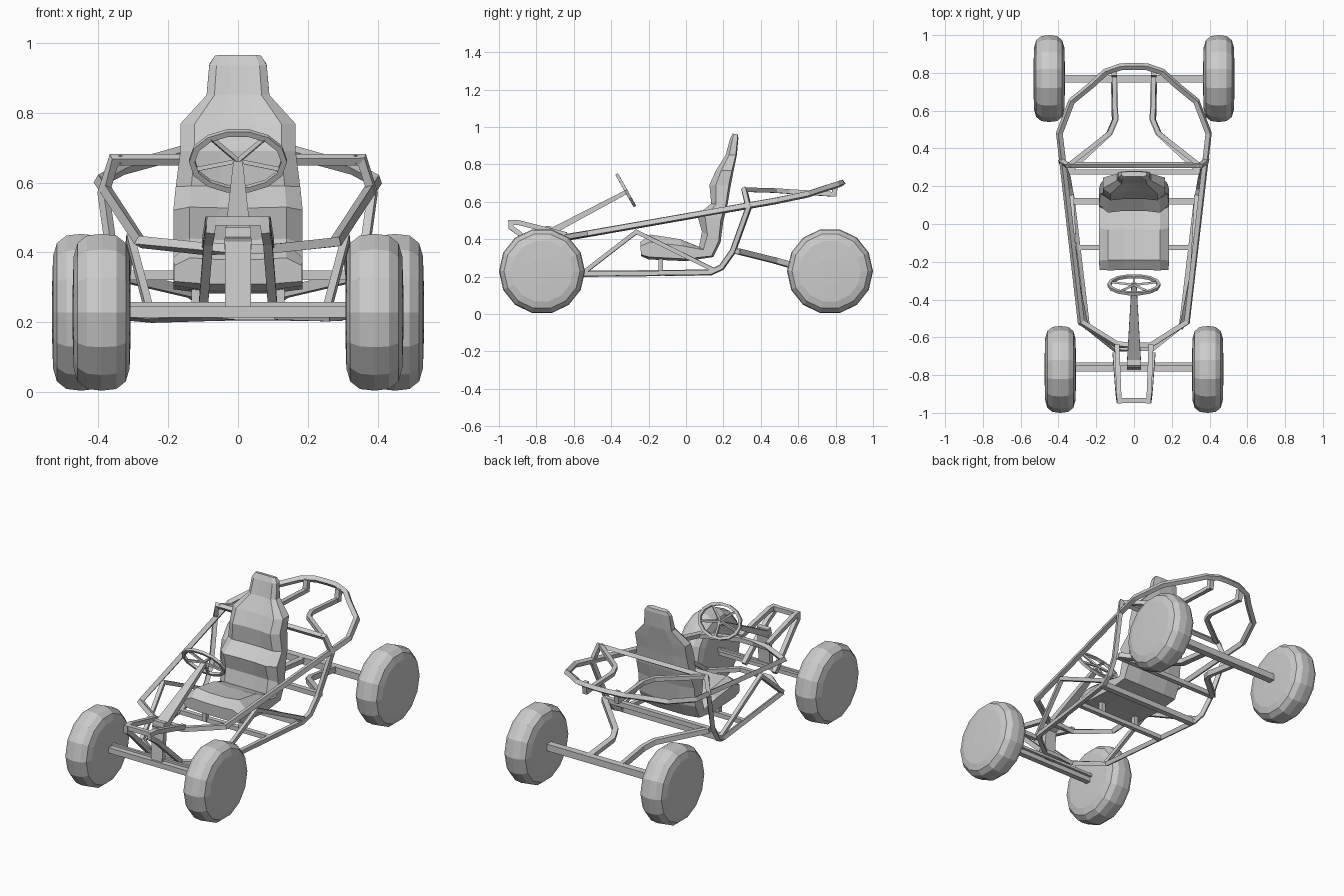
import bpy, bmesh, math
from mathutils import Vector as V

if "Cube" in bpy.data.objects:
    bpy.data.objects.remove(bpy.data.objects["Cube"])

grey = bpy.data.materials.new("plain grey")
grey.diffuse_color = (0.6, 0.6, 0.6, 1)
grey.use_nodes = True
grey.node_tree.nodes["Principled BSDF"].inputs["Base Color"].default_value = grey.diffuse_color


def finish(bm, name):
    bmesh.ops.recalc_face_normals(bm, faces=bm.faces)
    me = bpy.data.meshes.new(name)
    bm.to_mesh(me)
    bm.free()
    me.materials.append(grey)
    ob = bpy.data.objects.new(name, me)
    bpy.context.collection.objects.link(ob)
    return ob


def loft(bm, rings, closed=False):
    """Skin rings of points with quads, capping the ends if open."""
    rows = [[bm.verts.new(p) for p in r] for r in rings]
    n = len(rows[0])
    pairs = list(zip(rows, rows[1:])) + ([(rows[-1], rows[0])] if closed else [])
    for a, b in pairs:
        for i in range(n):
            j = (i + 1) % n
            bm.faces.new((a[i], a[j], b[j], b[i]))
    if not closed:
        bm.faces.new(rows[0])
        bm.faces.new(rows[-1])


def tube(name, pts, size=0.013, closed=False):
    """Mitred square tube; size is a half width or a (half width, half height) per point."""
    pts = [V(p) for p in pts]
    n, side, rings = len(pts), None, []
    for i, p in enumerate(pts):
        t1 = (p - pts[i - 1]).normalized() if (i or closed) else None
        t2 = (pts[(i + 1) % n] - p).normalized() if (i < n - 1 or closed) else None
        t1, t2 = t1 or t2, t2 or t1
        m = (t1 + t2).normalized()
        if side is None:
            side = m.cross(V((0, 0, 1)))
            if side.length < 0.05:
                side = V((1, 0, 0))
        side = (side - m * side.dot(m)).normalized()
        up = side.cross(m)
        bend = t2 - t1
        stretch = 1 / max(0.5, m.dot(t1)) - 1
        bend = bend.normalized() if bend.length > 1e-4 else V()
        w, h = size[i] if isinstance(size, list) else (size, size)
        ring = []
        for a, b in ((1, 1), (-1, 1), (-1, -1), (1, -1)):
            o = side * a * w + up * b * h
            ring.append(p + o + bend * o.dot(bend) * stretch)
        rings.append(ring)
    bm = bmesh.new()
    loft(bm, rings, closed)
    return finish(bm, name)


def flip(pts, s):
    return [(x * s, y, z) for x, y, z in pts]


def round_trip(half):
    """Closed path from half a path whose ends lie on x = 0."""
    return half + flip(half, -1)[-2:0:-1]


# wheels: low-poly lathe with rounded shoulders and a slightly domed side
def wheel(name, x, y):
    prof = [(-0.083, 0.07), (-0.08, 0.165), (-0.069, 0.203), (-0.042, 0.225), (0, 0.23)]
    prof += [(-a, r) for a, r in prof[-2::-1]]
    bm = bmesh.new()
    loft(bm, [[(x + a, y + r * math.cos(k * math.tau / 14), 0.229 + r * math.sin(k * math.tau / 14))
               for k in range(14)] for a, r in prof])
    finish(bm, name)


for s, tag in ((1, "right"), (-1, "left")):
    wheel("front_wheel_" + tag, s * 0.39, -0.77)
    wheel("rear_wheel_" + tag, s * 0.449, 0.77)

# axles
tube("front_axle", [(-0.35, -0.765, 0.23), (0.35, -0.765, 0.23)], 0.016)
tube("steering_rod", [(-0.33, -0.742, 0.25), (0.33, -0.742, 0.25)], 0.008)
tube("rear_axle", [(-0.4, 0.77, 0.235), (0.4, 0.77, 0.235)], 0.02)

# upper rail: nose, sides and rounded tail
tube("upper_rail", round_trip([
    (0, -0.64, 0.41), (0.09, -0.64, 0.41), (0.28, -0.52, 0.43), (0.395, 0.48, 0.605),
    (0.33, 0.65, 0.64), (0.22, 0.74, 0.67), (0.15, 0.805, 0.69), (0.07, 0.832, 0.70),
    (0, 0.835, 0.70)]), 0.013, True)

# lower rail that turns up into the hoop behind the seat
tube("lower_rail_and_hoop", round_trip([
    (0, -0.66, 0.22), (0.1, -0.66, 0.22), (0.25, -0.54, 0.215), (0.33, 0.13, 0.222),
    (0.342, 0.19, 0.25), (0.352, 0.25, 0.335), (0.385, 0.335, 0.57), (0.355, 0.312, 0.665),
    (0, 0.312, 0.665)]), 0.012, True)

# frame parts that come in pairs
for s, tag in ((1, "right"), (-1, "left")):
    tube("side_brace_" + tag, flip([(0.25, -0.55, 0.22), (0.308, -0.265, 0.44),
                                    (0.33, 0.15, 0.235)], s), 0.011)
    tube("nose_frame_" + tag, flip([(0.09, -0.64, 0.425), (0.08, -0.90, 0.49), (0.077, -0.937, 0.49),
                                    (0.079, -0.935, 0.462), (0.085, -0.89, 0.43),
                                    (0.1, -0.69, 0.24)], s), 0.013)
    tube("trailing_arm_" + tag, flip([(0.345, 0.28, 0.335), (0.13, 0.48, 0.285), (0.1, 0.55, 0.265),
                                      (0.105, 0.77, 0.237)], s), 0.015)
    tube("tail_arm_" + tag, flip([(0.345, 0.312, 0.665), (0.13, 0.48, 0.66), (0.1, 0.55, 0.655),
                                  (0.105, 0.795, 0.64)], s), 0.012)
    tube("tail_link_" + tag, flip([(0.105, 0.79, 0.63), (0.105, 0.80, 0.70)], s), 0.014)
    tube("seat_post_" + tag, flip([(0.12, -0.135, 0.21), (0.12, -0.135, 0.31)], s), 0.013)

# cross members
tube("nose_bar", [(-0.08, -0.935, 0.49), (0.08, -0.935, 0.49)], 0.013)
tube("front_floor_bar", [(-0.3, -0.125, 0.217), (0.3, -0.125, 0.217)], 0.013)
tube("rear_floor_bar", [(-0.33, 0.12, 0.224), (0.33, 0.12, 0.224)], 0.017)
tube("hoop_crossbar", [(-0.35, 0.275, 0.335), (0.35, 0.275, 0.335)], 0.014)

# seat: (front y, front z, back y, back z, half width) from cushion lip to headrest
stations = [
    (-0.245, 0.385, -0.24, 0.31, 0.183), (-0.19, 0.425, -0.20, 0.292, 0.185),
    (-0.03, 0.40, 0.0, 0.283, 0.185), (0.07, 0.36, 0.145, 0.305, 0.185),
    (0.085, 0.44, 0.185, 0.385, 0.185), (0.06, 0.53, 0.20, 0.50, 0.185),
    (0.135, 0.59, 0.222, 0.585, 0.178), (0.125, 0.69, 0.24, 0.69, 0.165),
    (0.16, 0.768, 0.255, 0.768, 0.165), (0.212, 0.85, 0.272, 0.85, 0.09),
    (0.235, 0.935, 0.28, 0.94, 0.082), (0.25, 0.965, 0.277, 0.96, 0.066)]
rings = []
for fy, fz, by, bz, w in stations:
    f, b = V((0, fy, fz)), V((0, by, bz))
    # (fraction of half width, fraction of depth): bolsters stand proud of the middle
    ring = [(-1, 0.3), (-0.75, 0), (-0.3, 0.07), (0.3, 0.07), (0.75, 0), (1, 0.3),
            (1, 0.9), (0.5, 1), (-0.5, 1), (-1, 0.9)]
    rings.append([f.lerp(b, d) + V((k * w, 0, 0)) for k, d in ring])
bm = bmesh.new()
loft(bm, rings)
finish(bm, "seat")

# steering column, upright and wheel
tube("steering_column", [(0, -0.315, 0.655), (0, -0.75, 0.425)], [(0.013, 0.011), (0.038, 0.018)])
tube("steering_upright", [(0, -0.755, 0.24), (0, -0.735, 0.47)], [(0.037, 0.015)] * 2)
centre, up = V((0, -0.322, 0.662)), V((0, -0.49, 0.87))


def rim(a):
    return centre + V((0.132 * math.cos(a), 0, 0)) + up * 0.094 * math.sin(a)


tube("steering_wheel_rim", [rim(k * math.tau / 14) for k in range(14)], 0.008, True)
for k in range(5):
    tube(f"steering_wheel_spoke_{k + 1}", [centre, rim(math.radians(-90 + 72 * k))], 0.006)
